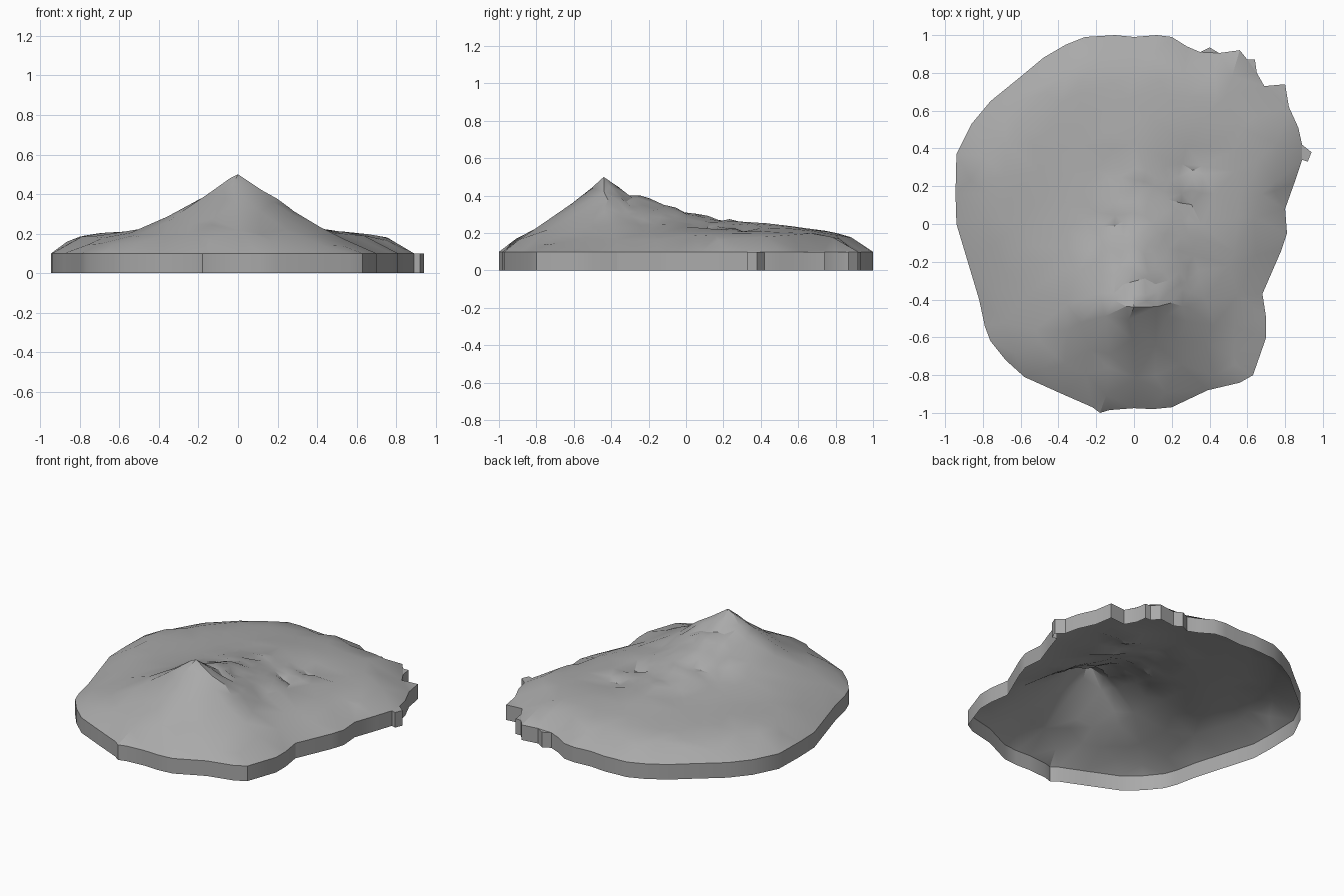
import bpy
import bmesh
import math
import random
from mathutils import Vector, noise
from mathutils.geometry import delaunay_2d_cdt

random.seed(4)
default_cube = bpy.data.objects.get("Cube")
if default_cube:
    bpy.data.objects.remove(default_cube, do_unlink=True)

RIM = 0.1

# Coastline, clockwise from the back
COAST = [
    (-.26, .99), (-.1, 1), (0, .99), (.12, 1), (.2, .99), (.28, .94), (.35, .91),
    (.4, .935), (.45, .905), (.56, .92), (.6, .87), (.64, .87), (.65, .8),
    (.69, .73), (.8, .74), (.82, .62), (.87, .51), (.89, .42), (.94, .38),
    (.92, .33), (.89, .34), (.85, .22), (.8, .08), (.81, -.05), (.78, -.14),
    (.68, -.37), (.7, -.5), (.7, -.6), (.63, -.8), (.56, -.84), (.39, -.88),
    (.2, -.97), (.1, -.98), (0, -.975), (-.13, -.985), (-.18, -1), (-.22, -.97),
    (-.38, -.9), (-.58, -.81), (-.68, -.72), (-.76, -.62), (-.79, -.54),
    (-.82, -.4), (-.88, -.2), (-.94, 0), (-.945, .16), (-.94, .37), (-.86, .53),
    (-.76, .65), (-.6, .78), (-.48, .88), (-.36, .95)]
coast = [Vector(p) for p in reversed(COAST)]
coast_edges = list(zip(coast, coast[1:] + coast[:1]))

# Height along the spine from front to back, and its sideways falloff
SPINE = [(-1, .1), (-.9, .17), (-.8, .23), (-.6, .37), (-.44, .5), (-.35, .445),
         (-.2, .39), (0, .32), (.2, .28), (.5, .245), (.75, .215), (.88, .18), (1, .1)]
FALLOFF = [(0, 1), (.1, .86), (.2, .64), (.3, .4), (.4, .17), (.6, 0)]


def lookup(table, value):
    """Linear interpolation in a list of pairs."""
    for (a, low), (b, high) in zip(table, table[1:]):
        if value <= b:
            return low + (high - low) * max(0, value - a) / (b - a)
    return table[-1][1]


def coast_distance(point):
    best = math.inf
    for a, b in coast_edges:
        side = b - a
        t = max(0, min(1, (point - a).dot(side) / side.length_squared))
        best = min(best, (point - a - side * t).length)
    return best


def is_inside(point):
    inside = False
    for a, b in coast_edges:
        if (a.y > point.y) != (b.y > point.y):
            if point.x < a.x + (b.x - a.x) * (point.y - a.y) / (b.y - a.y):
                inside = not inside
    return inside


def is_craggy(point):
    return -.22 < point.x < .36 and -.44 < point.y < .34


def height(point):
    """Coastal slope, plus central spine, plus roughness."""
    distance = coast_distance(point)
    if distance < .001:
        return RIM
    front = max(0, min(1, -point.y * 2))
    slope_width = .1 + front * (.16 if point.x > 0 else .05)
    low = RIM + .11 * (1 - math.exp(-distance / slope_width))
    spine = max(0, lookup(SPINE, point.y) - low)
    z = low + spine * lookup(FALLOFF, abs(point.x))
    if (point - PEAK).length < .03:
        return z
    if is_craggy(point):
        gully = noise.noise(Vector((point.x * 5, point.y * 14, 1)))
        return z - .045 * max(0, gully) - .01 * random.random()
    rough = .004 + .03 * front
    return z + rough * min(1, distance * 5) * noise.noise(Vector((point.x * 5, point.y * 5, 3)))


def scatter(spacing, wanted):
    """Jittered grid points that lie within the coast and pass a test."""
    steps = math.ceil(1 / spacing)
    for i in range(-steps, steps + 1):
        for j in range(-steps, steps + 1):
            jitter = Vector((random.uniform(-.35, .35), random.uniform(-.35, .35)))
            point = (Vector((i, j)) + jitter) * spacing
            if is_inside(point) and coast_distance(point) > spacing * .45 and wanted(point):
                yield point


def make_object(name, bm, material):
    mesh = bpy.data.meshes.new(name)
    bm.to_mesh(mesh)
    bm.free()
    mesh.materials.append(material)
    obj = bpy.data.objects.new(name, mesh)
    bpy.context.collection.objects.link(obj)
    bpy.ops.object.select_all(action='DESELECT')
    obj.select_set(True)
    bpy.context.view_layer.objects.active = obj
    bpy.ops.object.shade_smooth_by_angle(angle=math.radians(30))
    return obj


# Stone colour
stone = bpy.data.materials.new("grey_stone")
stone.use_nodes = True
stone.diffuse_color = (.4, .4, .4, 1)
stone.node_tree.nodes["Principled BSDF"].inputs["Base Color"].default_value = stone.diffuse_color

# Hill surface: coarse on the slopes, fine on the crags
PEAK = Vector((0, -.44))
points = coast + [PEAK]
points += scatter(.13, lambda p: not is_craggy(p) and (p - PEAK).length > .06)
points += scatter(.06, lambda p: is_craggy(p) and (p - PEAK).length > .04)
verts, _, faces, *_ = delaunay_2d_cdt(points, [], [list(range(len(coast)))], 1, 1e-5)
bm = bmesh.new()
hill = [bm.verts.new((p.x, p.y, height(p))) for p in verts]
for face in faces:
    bm.faces.new([hill[i] for i in face])
bmesh.ops.delete(bm, geom=[v for v in bm.verts if not v.link_faces], context='VERTS')
for face in bm.faces:
    face.normal_update()
    if face.normal.z < 0:
        face.normal_flip()
make_object("hill_surface", bm, stone)

# Upright shore wall, open underneath
bm = bmesh.new()
bottom = [bm.verts.new((p.x, p.y, 0)) for p in coast]
top = [bm.verts.new((p.x, p.y, RIM)) for p in coast]
for i in range(len(coast)):
    j = (i + 1) % len(coast)
    bm.faces.new((bottom[i], bottom[j], top[j], top[i]))
make_object("shore_wall", bm, stone)
